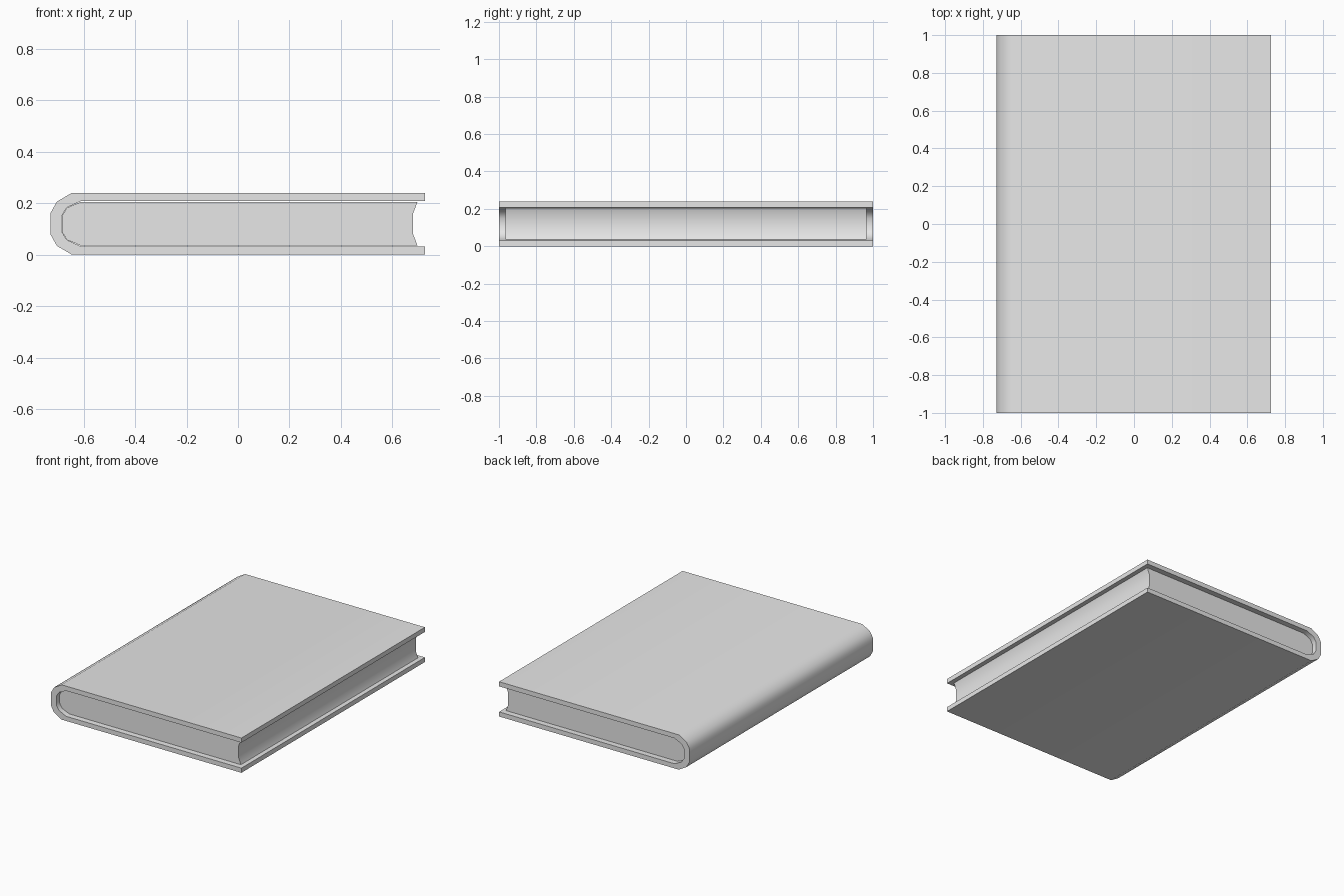
import bpy
import bmesh
import math

cube = bpy.data.objects.get("Cube")
if cube:
    bpy.data.objects.remove(cube, do_unlink=True)

HEIGHT = 0.24
MID = HEIGHT / 2


def make_material(name, colour):
    mat = bpy.data.materials.new(name)
    mat.use_nodes = True
    mat.diffuse_color = colour
    mat.node_tree.nodes["Principled BSDF"].inputs["Base Color"].default_value = colour
    return mat


def mirrored(points):
    """Complete an upper half profile (x, height above middle) with its lower half."""
    return points + [(x, -z) for x, z in reversed(points)]


def extrude_profile(name, profile, half_length, mat):
    """Extrude a closed x-z outline along y, centred on the origin."""
    bm = bmesh.new()
    verts = [bm.verts.new((x, -half_length, MID + z)) for x, z in profile]
    face = bm.faces.new(verts)
    new = bmesh.ops.extrude_face_region(bm, geom=[face])["geom"]
    moved = [v for v in new if isinstance(v, bmesh.types.BMVert)]
    bmesh.ops.translate(bm, verts=moved, vec=(0, 2 * half_length, 0))
    bmesh.ops.recalc_face_normals(bm, faces=bm.faces)
    mesh = bpy.data.meshes.new(name)
    bm.to_mesh(mesh)
    bm.free()
    mesh.materials.append(mat)
    obj = bpy.data.objects.new(name, mesh)
    bpy.context.collection.objects.link(obj)
    bpy.ops.object.select_all(action="DESELECT")
    obj.select_set(True)
    bpy.context.view_layer.objects.active = obj
    bpy.ops.object.shade_smooth_by_angle(angle=math.radians(40))
    return obj


grey = make_material("plain grey", (0.8, 0.8, 0.8, 1))

# Cover: two boards joined by a rounded spine, as one C-shaped outline
outer = mirrored([(0.726, MID), (-0.646, MID), (-0.704, 0.086), (-0.728, 0.043)])
inner = mirrored([(0.726, 0.088), (-0.611, 0.088), (-0.665, 0.063), (-0.686, 0.03)])
extrude_profile("cover", outer + inner[::-1], 1.0, grey)

# Page block: rounded at the spine, hollowed at the fore edge
spine_side = mirrored([(-0.611, 0.085), (-0.665, 0.062), (-0.685, 0.03)])
fore_edge = mirrored([(0.698, 0.085), (0.681, 0.042)])
extrude_profile("pages", spine_side + fore_edge[::-1], 0.965, grey)
